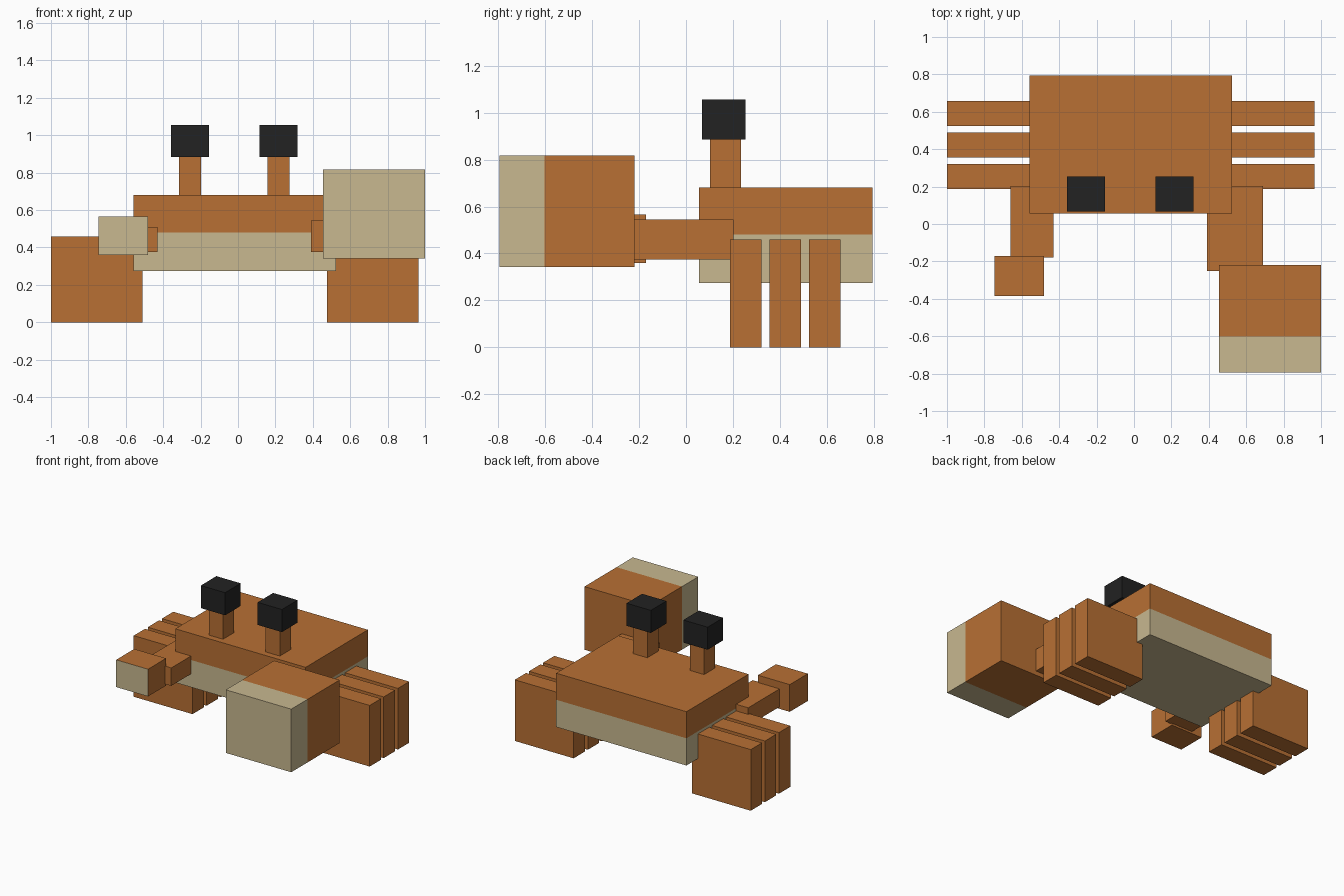
import bpy, bmesh
from mathutils import Vector

if "Cube" in bpy.data.objects:
    bpy.data.objects.remove(bpy.data.objects["Cube"])


def material(name, rgb):
    m = bpy.data.materials.new(name)
    m.diffuse_color = (*rgb, 1)
    m.use_nodes = True
    m.node_tree.nodes["Principled BSDF"].inputs["Base Color"].default_value = m.diffuse_color
    return m


ORANGE = material("orange_shell", (0.479, 0.162, 0.034))
TAN = material("pale_tan", (0.578, 0.479, 0.279))
BLACK = material("eye_black", (0.016, 0.016, 0.016))


def box(name, x, y, z, mat, mat2=None, axis=2, cut=None):
    """Box from ranges; faces below `cut` along `axis` take mat2."""
    bm = bmesh.new()
    bmesh.ops.create_cube(bm, size=1)
    for v in bm.verts:
        v.co = Vector([r[0] + (c + 0.5) * (r[1] - r[0])
                       for r, c in zip((x, y, z), v.co)])
    if mat2:
        normal = Vector((0, 0, 0))
        normal[axis] = 1
        if cut > (x, y, z)[axis][0] + 0.001:
            bmesh.ops.bisect_plane(bm, geom=bm.verts[:] + bm.edges[:] + bm.faces[:],
                                   plane_co=normal * cut, plane_no=normal)
        for f in bm.faces:
            f.material_index = int(f.calc_center_median()[axis] < cut)
    me = bpy.data.meshes.new(name)
    bm.to_mesh(me)
    bm.free()
    me.materials.append(mat)
    if mat2:
        me.materials.append(mat2)
    ob = bpy.data.objects.new(name, me)
    bpy.context.collection.objects.link(ob)
    return ob


# Body with pale underside
box("body", (-0.56, 0.525), (0.055, 0.795), (0.275, 0.68), ORANGE, TAN, 2, 0.48)

# Three slab legs on each side
for side, xr in (("left", (-1.0, -0.51)), ("right", (0.475, 0.965))):
    for i, y0 in enumerate((0.188, 0.355, 0.524)):
        box(f"{side}_leg_{i + 1}", xr, (y0, y0 + 0.134), (0, 0.46), ORANGE)

# Eye stalks and eyes
for side, cx in (("left", -0.256), ("right", 0.217)):
    box(f"{side}_eye_stalk", (cx - 0.059, cx + 0.059), (0.103, 0.235), (0.66, 0.89), ORANGE)
    box(f"{side}_eye", (cx - 0.101, cx + 0.101), (0.068, 0.253), (0.885, 1.055), BLACK)

# Small arm and claw with a pale front face
box("small_arm", (-0.66, -0.43), (-0.18, 0.203), (0.375, 0.51), ORANGE)
box("small_claw", (-0.745, -0.48), (-0.385, -0.17), (0.36, 0.565), ORANGE, TAN, 1, -0.384)

# Large arm and claw with a pale front band
box("large_arm", (0.39, 0.69), (-0.25, 0.203), (0.375, 0.545), ORANGE)
box("large_claw", (0.455, 1.0), (-0.795, -0.22), (0.342, 0.817), ORANGE, TAN, 1, -0.602)
